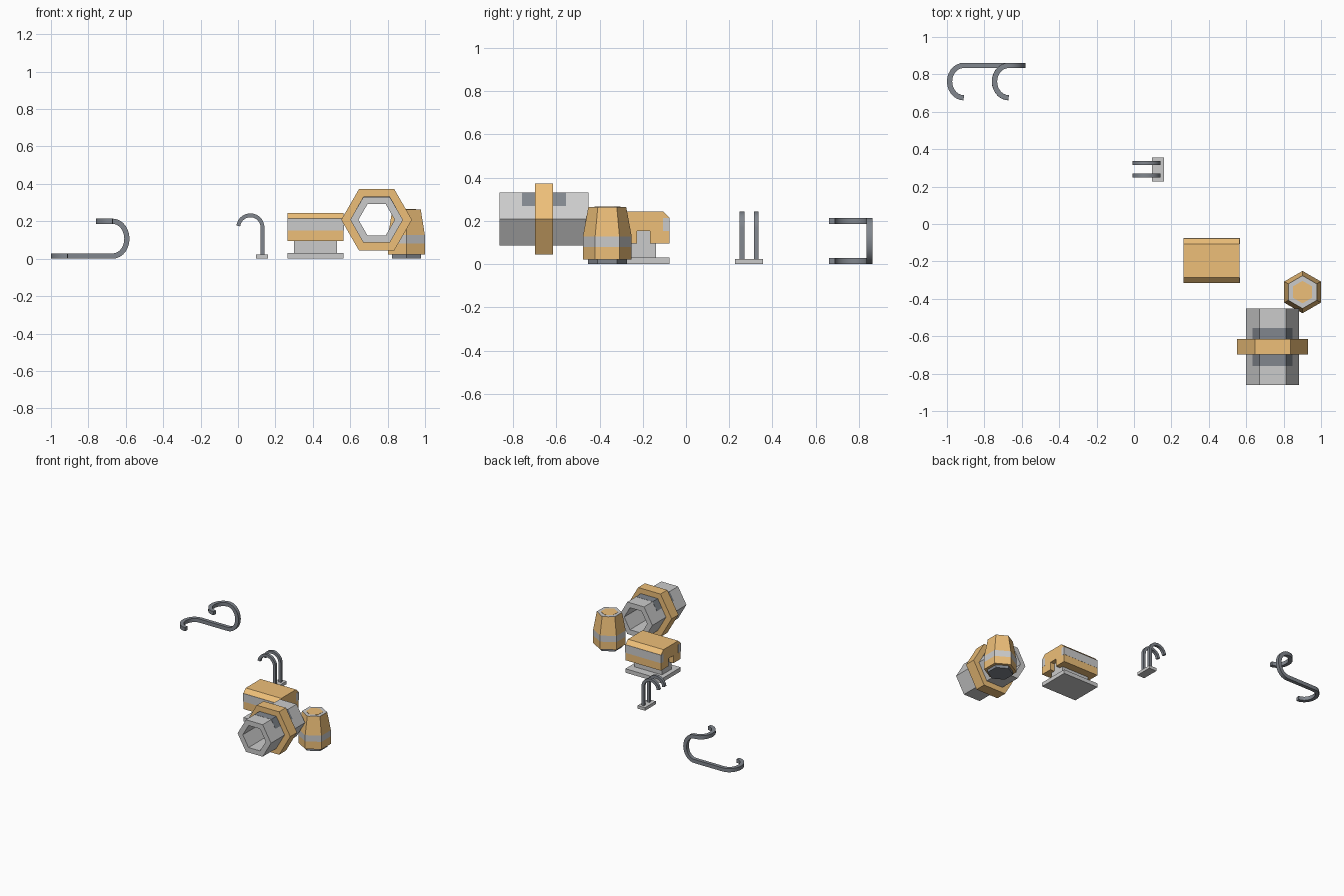
import bpy, bmesh, math
from mathutils import Vector

if "Cube" in bpy.data.objects:
    bpy.data.objects.remove(bpy.data.objects["Cube"])


def material(name, rgb):
    m = bpy.data.materials.new(name)
    m.diffuse_color = (*rgb, 1)
    m.use_nodes = True
    m.node_tree.nodes["Principled BSDF"].inputs["Base Color"].default_value = m.diffuse_color
    return m


TAN = material("tan", (0.85, 0.52, 0.19))
DARK = material("dark_metal", (0.22, 0.24, 0.27))


def finish(name, bm, mat=None, smooth=False):
    bmesh.ops.recalc_face_normals(bm, faces=bm.faces[:])
    me = bpy.data.meshes.new(name)
    bm.to_mesh(me)
    bm.free()
    if mat:
        me.materials.append(mat)
    if smooth:
        me.shade_smooth()
        me.set_sharp_from_angle(angle=math.radians(35))
    ob = bpy.data.objects.new(name, me)
    bpy.context.collection.objects.link(ob)
    return ob


def loft(name, rings, mat=None, closed=False, smooth=False):
    """Skin a list of equal-length point rings; closed joins last to first."""
    bm = bmesh.new()
    vs = [[bm.verts.new(p) for p in r] for r in rings]
    n = len(vs[0])
    pairs = list(zip(vs, vs[1:])) + ([(vs[-1], vs[0])] if closed else [])
    for a, b in pairs:
        for i in range(n):
            j = (i + 1) % n
            bm.faces.new((a[i], a[j], b[j], b[i]))
    if not closed:
        bm.faces.new(vs[0])
        bm.faces.new(vs[-1])
    return finish(name, bm, mat, smooth)


def box(name, x, y, z, mat=None):
    return loft(name, [[(x[0], y[0], h), (x[1], y[0], h), (x[1], y[1], h), (x[0], y[1], h)] for h in z], mat)


def hex_points(r, start):
    return [(r * math.cos(start + k * math.pi / 3), r * math.sin(start + k * math.pi / 3)) for k in range(6)]


def sweep(name, path, width, mat):
    """Square bar following a path, frame carried along without twist."""
    path = [Vector(p) for p in path]
    up, side, prev, rings = None, None, None, []
    for i, p in enumerate(path):
        t = (path[min(i + 1, len(path) - 1)] - path[max(i - 1, 0)]).normalized()
        if prev is None:
            up = Vector((0, 1, 0)) if abs(t.z) > 0.9 else Vector((0, 0, 1))
        else:
            up = prev.rotation_difference(t) @ up
        up = (up - t * up.dot(t)).normalized()
        side = t.cross(up)
        h = width / 2
        rings.append([p + side * a * h + up * b * h for a, b in ((-1, -1), (1, -1), (1, 1), (-1, 1))])
        prev = t
    return loft(name, rings, mat, smooth=True)


# Double-curled bar
N = 14
RX, RY = 0.076, 0.0865
YC, Y1, Z0, Z1 = 0.7615, 0.848, 0.014, 0.2
angles = [math.pi * k / N for k in range(N + 1)]
path = [(-0.91 - RX * math.sin(a), YC - RY * math.cos(a), Z0) for a in angles]
path += [(-0.67 + RX * math.sin(a), Y1, (Z0 + Z1) / 2 - (Z1 - Z0) / 2 * math.cos(a)) for a in angles]
path += [(-0.67 - RX * math.sin(a), YC + RY * math.cos(a), Z1) for a in angles[1:]]
sweep("curled_bar", path, 0.028, DARK)

# Twin hooks on a plate
box("hook_plate", (0.097, 0.16), (0.226, 0.356), (0, 0.023))
for i, y in enumerate((0.259, 0.325)):
    arc = [(0.066 + 0.065 * math.cos(a * 0.96), y, 0.167 + 0.065 * math.sin(a * 0.96)) for a in angles]
    sweep(f"hook_{i + 1}", [(0.131, y, 0.02)] + arc, 0.021, DARK)

# Block: base, neck, tongue, slotted tan body and grey side bands
CX, CY = 0.415, -0.196
box("block_base", (CX - 0.15, CX + 0.15), (CY - 0.119, CY + 0.119), (0, 0.03))
box("block_neck", (CX - 0.115, CX + 0.115), (CY - 0.057, CY + 0.057), (0.03, 0.096))
box("block_tongue", (CX - 0.115, CX + 0.115), (CY - 0.03, CY + 0.03), (0.096, 0.153))
half = [(0.03, 0.153), (0.03, 0.095), (0.119, 0.095), (0.119, 0.214), (0.089, 0.244)]
profile = half + [(-y, z) for y, z in reversed(half)]
loft("block_body", [[(CX + s, CY + y, z) for y, z in profile] for s in (-0.15, 0.15)], TAN)
for side, s in (("front", -1), ("back", 1)):
    box(f"block_band_{side}", (CX - 0.151, CX + 0.151),
        sorted((CY + s * 0.089, CY + s * 0.12)), (0.152, 0.214))

# Hexagonal barrel, stacked upward
BX, BY = 0.901, -0.364


def barrel(name, sections, mat=None):
    loft(name, [[(BX + x, BY + y, z) for x, y in hex_points(r, math.pi / 6)] for r, z in sections], mat)


barrel("barrel_foot", [(0.09, 0), (0.09, 0.025)], DARK)
barrel("barrel_lower", [(0.113, 0.022), (0.113, 0.08)], TAN)
barrel("barrel_band", [(0.113, 0.08), (0.113, 0.127)])
barrel("barrel_upper", [(0.113, 0.127), (0.088, 0.262)], TAN)
barrel("barrel_lid", [(0.087, 0.26), (0.087, 0.264)])
barrel("barrel_cap", [(0.06, 0.262), (0.06, 0.2655)], TAN)

# Hexagonal tube with flange
TX, TY, TZ = 0.741, -0.657, 0.208


def hex_tube(name, outer, inner, half_len, mat=None):
    loft(name, [[(TX + x, TY + d, TZ + z) for x, z in hex_points(r, 0)]
                for r, d in ((outer, -half_len), (outer, half_len), (inner, half_len), (inner, -half_len))],
         mat, closed=True)


hex_tube("tube", 0.141, 0.097, 0.205)
hex_tube("tube_flange", 0.189, 0.135, 0.041, TAN)

# Dark saddle over the top of the tube
saddle = [(0.107, 0.0605), (0.0712, 0.1232), (-0.0712, 0.1232), (-0.107, 0.0605)]
outline = saddle + [(x * 0.97, z * 0.97) for x, z in reversed(saddle)]
loft("tube_saddle", [[(TX + x, TY + d, TZ + z) for x, z in outline] for d in (-0.102, 0.102)], DARK)
